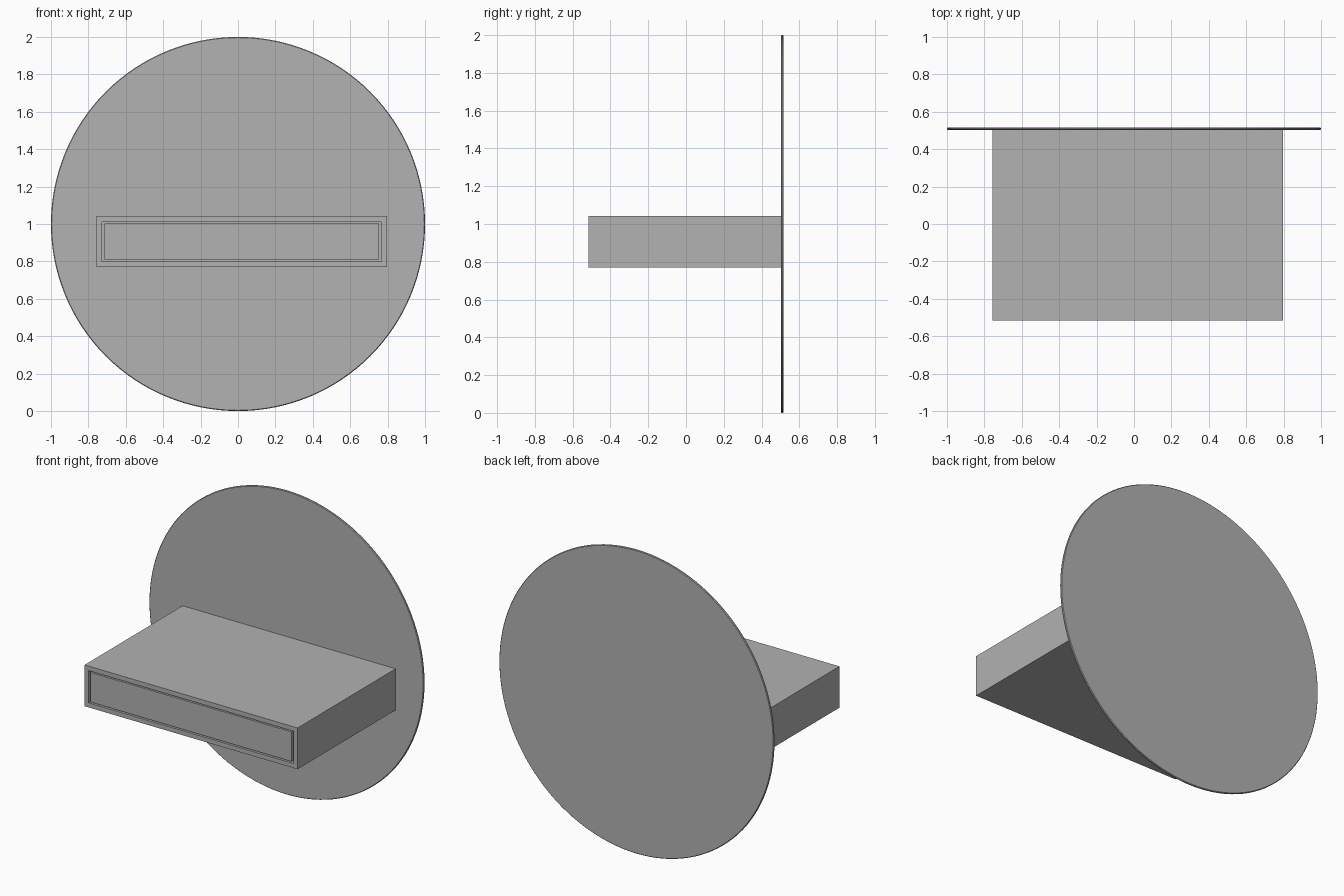
import bpy, bmesh, math
from mathutils import Matrix, Vector

if "Cube" in bpy.data.objects:
    bpy.data.objects.remove(bpy.data.objects["Cube"])

grey = bpy.data.materials.new("dark_grey")
grey.diffuse_color = (0.445, 0.445, 0.445, 1)
grey.use_nodes = True
grey.node_tree.nodes["Principled BSDF"].inputs["Base Color"].default_value = grey.diffuse_color


def open_box(name, x, y, z, wall, open_dir):
    """Box with walls of given thickness, open on the side facing open_dir."""
    bm = bmesh.new()
    size = Vector((x[1] - x[0], y[1] - y[0], z[1] - z[0]))
    mid = Vector((sum(x) / 2, sum(y) / 2, sum(z) / 2))
    bmesh.ops.create_cube(bm, size=1, matrix=Matrix.Translation(mid) @ Matrix.Diagonal((*size, 1)))
    bm.normal_update()
    d = Vector(open_dir)
    face = max(bm.faces, key=lambda f: f.normal.dot(d))
    depth = abs(size.dot(d)) - wall
    # inset the open side for a flat rim, then extrude it inwards to hollow the box
    bmesh.ops.inset_region(bm, faces=[face], thickness=wall, use_even_offset=True)
    floor = bmesh.ops.extrude_discrete_faces(bm, faces=[face])["faces"][0]
    bmesh.ops.translate(bm, verts=floor.verts[:], vec=-d * depth)
    bmesh.ops.recalc_face_normals(bm, faces=bm.faces)
    mesh = bpy.data.meshes.new(name)
    bm.to_mesh(mesh)
    bm.free()
    mesh.materials.append(grey)
    obj = bpy.data.objects.new(name, mesh)
    bpy.context.collection.objects.link(obj)
    return obj


# Round back plate with a fine chamfered rim
bpy.ops.mesh.primitive_cylinder_add(vertices=128, radius=1, depth=0.014,
                                    location=(0, 0.51, 1), rotation=(math.pi / 2, 0, 0))
plate = bpy.context.object
plate.name = "round_plate"
plate.data.materials.append(grey)
bpy.ops.object.shade_smooth_by_angle(angle=math.radians(30))
bevel = plate.modifiers.new("rim_chamfer", 'BEVEL')
bevel.width = 0.004
bevel.segments = 1
bevel.limit_method = 'ANGLE'
bevel.angle_limit = math.radians(40)

# Cabinet shell, open to the front
open_box("cabinet_shell", (-0.756, 0.796), (-0.517, 0.504), (0.77, 1.042), 0.03, (0, -1, 0))

# Drawer tray, flush with the shell and separated by a narrow gap
open_box("drawer", (-0.713, 0.753), (-0.517, 0.46), (0.809, 1.004), 0.02, (0, 0, 1))
